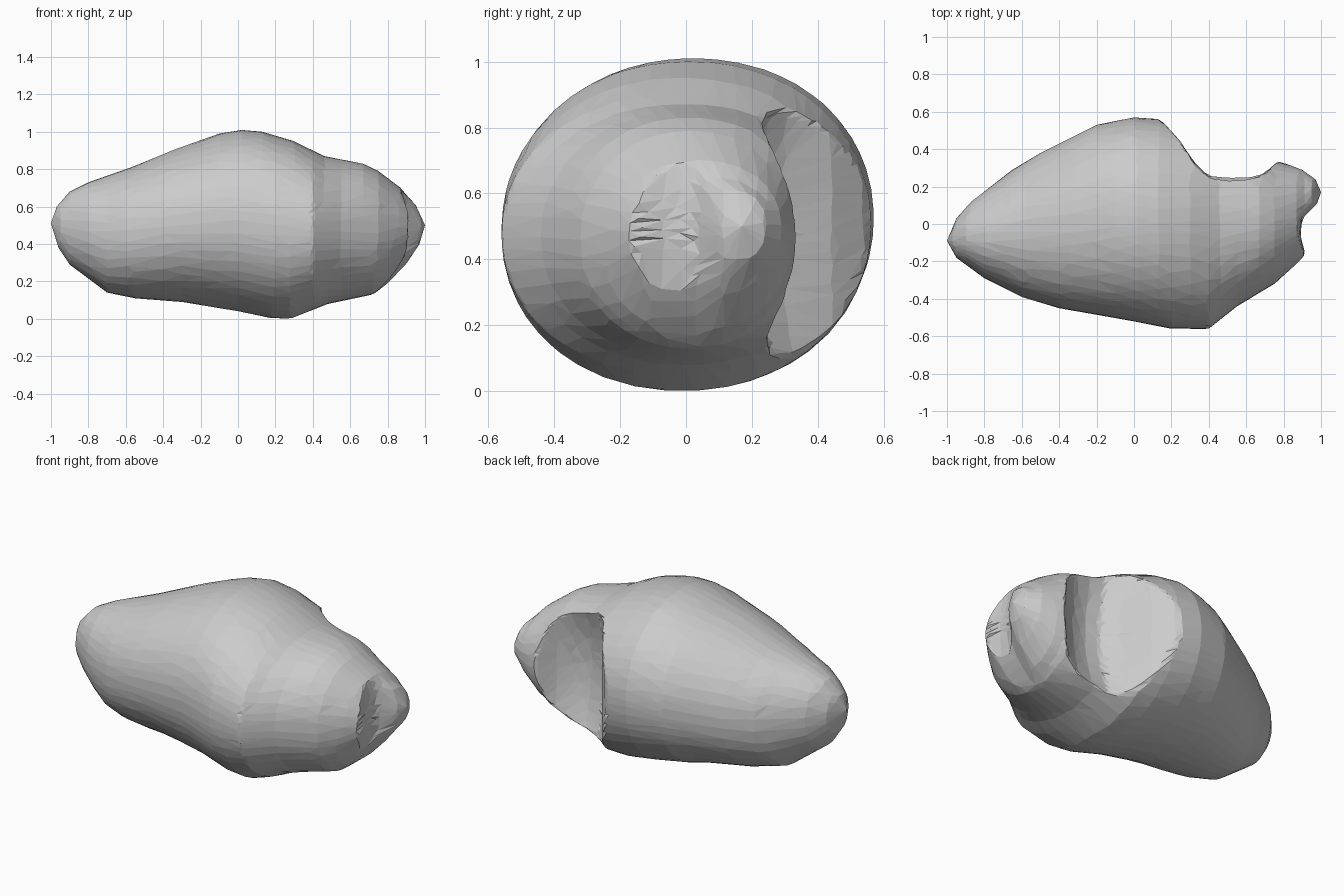
import bpy, bmesh, math

if "Cube" in bpy.data.objects:
    bpy.data.objects.remove(bpy.data.objects["Cube"])

# Silhouette profiles along x: (x, value)
BACK = [(-1, -.09), (-.95, .03), (-.87, .12), (-.65, .29), (-.5, .38), (-.2, .53), (0, .57),
        (.15, .56), (.4, .52), (.6, .43), (.75, .34), (.82, .32), (.9, .29), (.97, .24), (1, .17)]
FRONT = [(-1, -.09), (-.95, -.18), (-.8, -.29), (-.6, -.39), (-.4, -.45), (0, -.52), (.2, -.56),
         (.4, -.56), (.55, -.44), (.75, -.32), (.85, -.23), (.91, -.17), (.95, .02), (1, .17)]
TOP = [(-1, .51), (-.97, .6), (-.9, .68), (-.8, .73), (-.57, .81), (-.33, .91), (-.1, .99),
       (.02, 1.01), (.13, 1.0), (.3, .95), (.46, .87), (.67, .83), (.75, .79), (.87, .7), (.95, .61), (1, .5)]
BOTTOM = [(-1, .51), (-.96, .38), (-.9, .29), (-.7, .14), (-.55, .11), (-.3, .09), (0, .04),
          (.17, .005), (.28, 0), (.48, .08), (.72, .13), (.8, .18), (.9, .29), (.97, .4), (1, .5)]
# Limit of the large hollow carved into the back
HOLLOW = [(-1, 1), (.08, .6), (.17, .53), (.25, .44), (.33, .32), (.4, .255), (.5, .25),
          (.6, .26), (.68, .28), (.75, .32), (.82, .36), (1, .6)]


def lerp(table, x):
    x = min(max(x, -1), 1)
    for (x0, v0), (x1, v1) in zip(table, table[1:]):
        if x <= x1:
            return v0 + (v1 - v0) * (x - x0) / (x1 - x0)
    return table[-1][1]


def rock_point(d):
    # hull: rounded cross-section between the four profiles
    x, a = d.x, math.atan2(d.z, d.y)
    yb, yf, zt, zb = (lerp(t, x) for t in (BACK, FRONT, TOP, BOTTOM))
    c, s = math.cos(a), math.sin(a)
    k = (abs(c) ** 2.1 + abs(s) ** 2.1) ** (-1 / 2.1)
    y = (yb + yf) / 2 + (yb - yf) / 2 * c * k
    z = (zt + zb) / 2 + (zt - zb) / 2 * s * k
    # back hollow, slightly deeper in the middle
    bowl = max(0, 1 - ((x - .5) / .25) ** 2) * max(0, 1 - ((z - .5) / .37) ** 2)
    y = min(y, lerp(HOLLOW, x) - .07 * bowl)
    # shallow scoop in the right end, in front of the tip
    if x > .6:
        w = min(1, max(0, (.11 - y) / .08))
        dent = .04 * max(0, 1 - ((y + .04) / .14) ** 2 - ((z - .5) / .2) ** 2)
        limit = .93 - 1.5 * (z - .5) ** 2 - dent
        x = x + w * (min(x, limit) - x)
    return x, y, z


# Asteroid body
bm = bmesh.new()
bmesh.ops.create_icosphere(bm, subdivisions=6, radius=1)
for v in bm.verts:
    v.co = rock_point(v.co.normalized())
bmesh.ops.recalc_face_normals(bm, faces=bm.faces[:])
mesh = bpy.data.meshes.new("asteroid")
bm.to_mesh(mesh)
bm.free()
rock = bpy.data.objects.new("asteroid", mesh)
bpy.context.collection.objects.link(rock)

# Irregular low-poly facets
dec = rock.modifiers.new("facets", 'DECIMATE')
dec.ratio = .09
